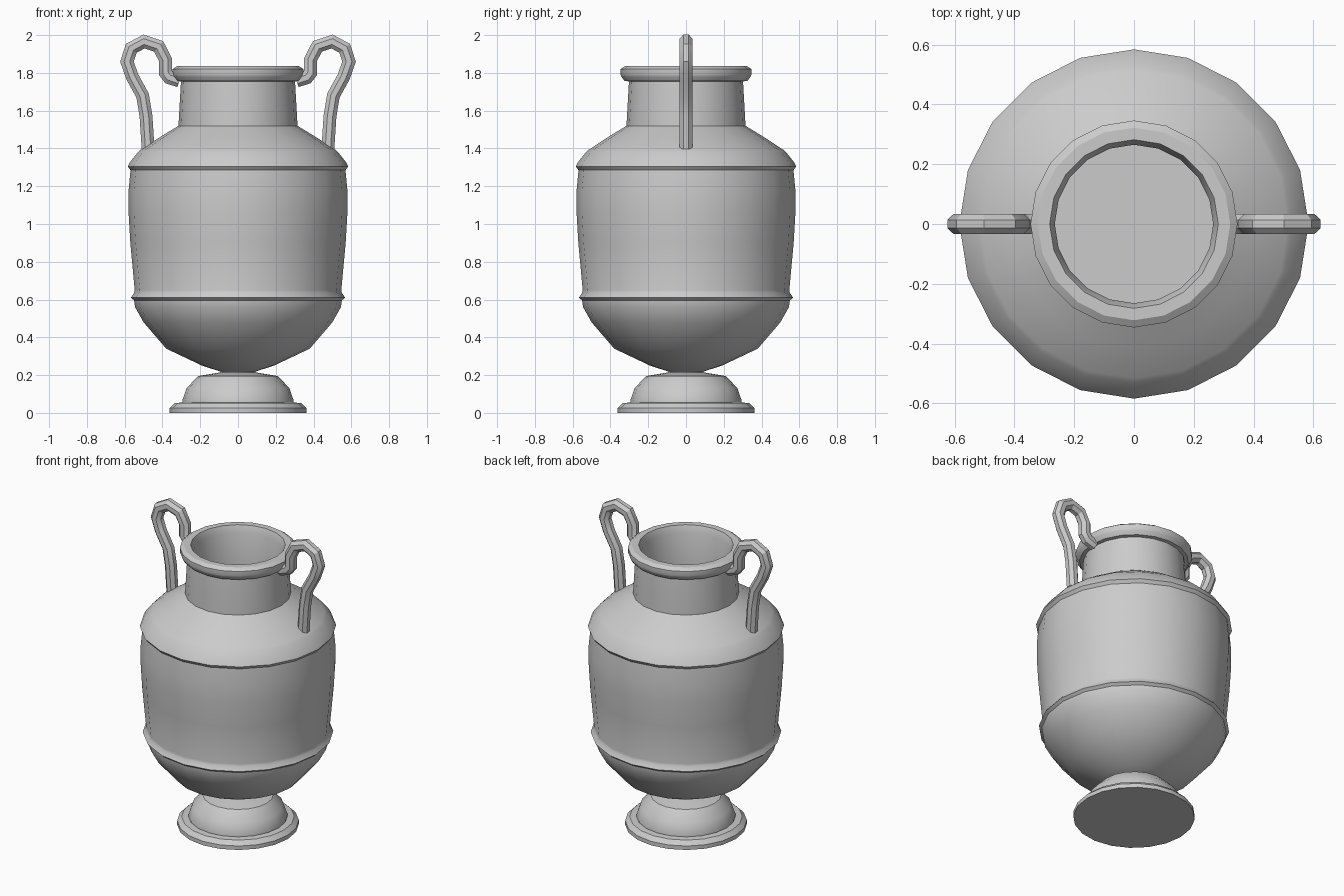
import bpy, bmesh, math
from mathutils import Vector

if "Cube" in bpy.data.objects:
    bpy.data.objects.remove(bpy.data.objects["Cube"])

SIDES = 20


def finish(bm, name):
    bmesh.ops.recalc_face_normals(bm, faces=bm.faces)
    mesh = bpy.data.meshes.new(name)
    bm.to_mesh(mesh)
    bm.free()
    ob = bpy.data.objects.new(name, mesh)
    bpy.context.collection.objects.link(ob)
    bpy.ops.object.select_all(action='DESELECT')
    bpy.context.view_layer.objects.active = ob
    ob.select_set(True)
    bpy.ops.object.shade_smooth_by_angle(angle=math.radians(30))
    return ob


def skin(bm, rings):
    n = len(rings[0])
    for a, b in zip(rings, rings[1:]):
        for i in range(n):
            j = (i + 1) % n
            bm.faces.new((a[i], a[j], b[j], b[i]))
    bm.faces.new(rings[0])
    bm.faces.new(rings[-1])


def lathe(name, profile):
    bm = bmesh.new()
    rings = []
    for r, z in profile:
        angles = [2 * math.pi * i / SIDES for i in range(SIDES)]
        rings.append([bm.verts.new((r * math.cos(a), r * math.sin(a), z)) for a in angles])
    skin(bm, rings)
    return finish(bm, name)


def handle(name, path, side, half=0.034):
    bm = bmesh.new()
    pts = [Vector((side * x, 0, z)) for x, z in path]
    rings = []
    for i, p in enumerate(pts):
        before = (p - pts[i - 1]).normalized() if i else None
        after = (pts[i + 1] - p).normalized() if i < len(pts) - 1 else None
        t = ((before or after) + (after or before)).normalized()
        normal = t.cross(Vector((0, 1, 0)))
        # Octagonal section, widened at the bends to keep even thickness
        miter = 1 / max(0.8, t.dot(after or before))
        rad = half / math.cos(math.pi / 8)
        ring = []
        for k in range(8):
            a = math.pi / 8 + k * math.pi / 4
            ring.append(bm.verts.new(p + normal * rad * miter * math.cos(a)
                                     + Vector((0, rad * math.sin(a), 0))))
        rings.append(ring)
    skin(bm, rings)
    return finish(bm, name)


# Stepped foot and stem
lathe("foot", [(.362, 0), (.362, .026), (.335, .052), (.295, .055), (.295, .065),
               (.272, .132), (.21, .195), (.092, .215), (.092, .23)])

# Belly with two raised bands, and shoulder
lathe("body", [(.09, .218), (.19, .25), (.38, .34), (.50, .48), (.545, .56), (.55, .595),
               (.567, .61), (.55, .635), (.547, .65), (.57, .90), (.58, 1.07), (.58, 1.17),
               (.569, 1.285), (.584, 1.305), (.57, 1.33), (.53, 1.38), (.515, 1.393),
               (.41, 1.462), (.315, 1.52)])

# Neck, rolled lip and hollow mouth
lathe("neck_and_lip", [(.315, 1.51), (.315, 1.525), (.302, 1.755), (.325, 1.757), (.342, 1.78),
                       (.346, 1.79), (.346, 1.82), (.322, 1.836), (.282, 1.836),
                       (.265, 1.79), (.265, 1.53)])

# Looped handles from lip to shoulder
loop = [(.31, 1.757), (.365, 1.775), (.384, 1.80), (.384, 1.87), (.42, 1.94), (.498, 1.966),
        (.565, 1.93), (.588, 1.86), (.56, 1.78), (.505, 1.68), (.487, 1.57), (.476, 1.40)]
for label, side in (("left", -1), ("right", 1)):
    handle(label + "_handle", loop, side)
